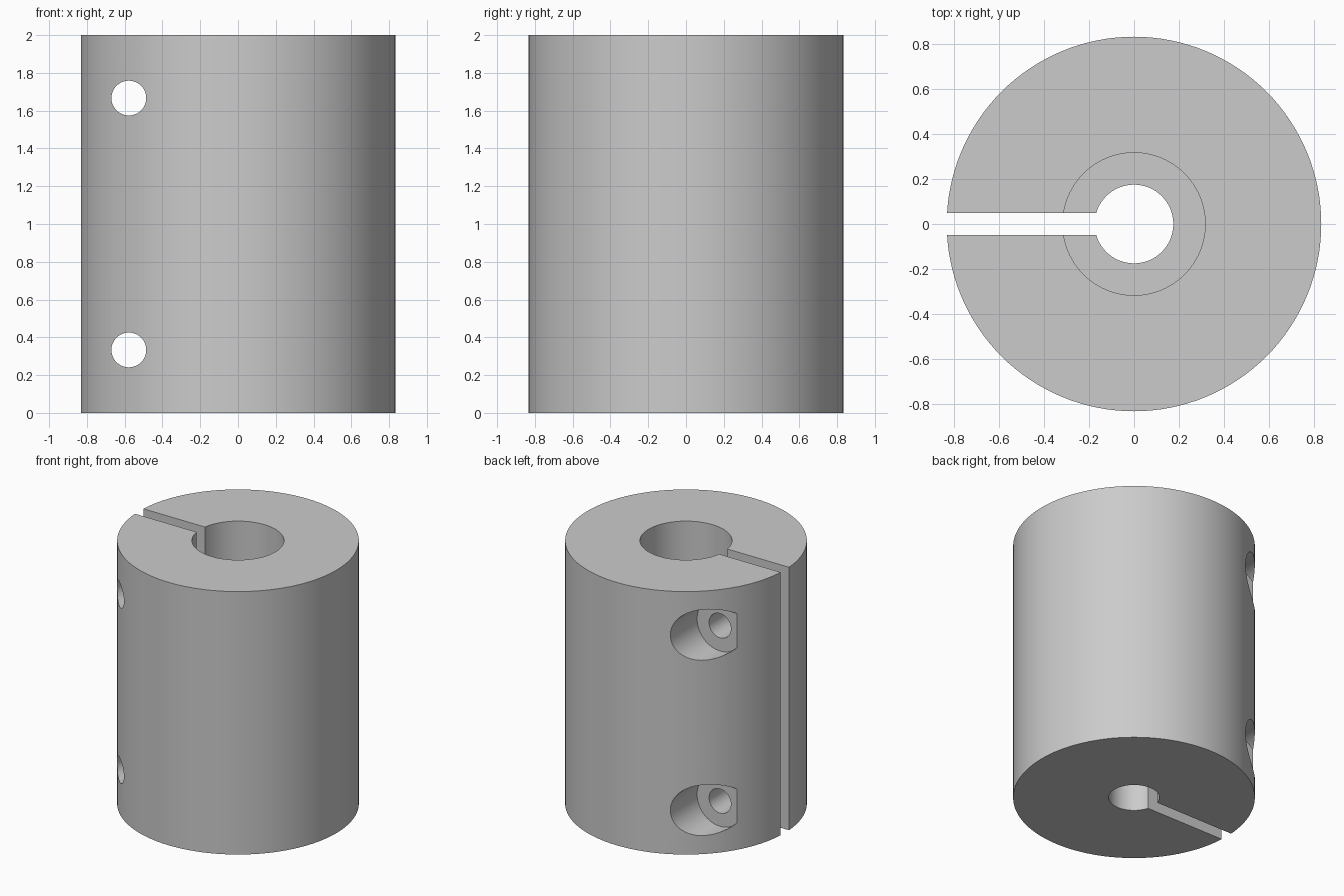
import bpy
import math

if "Cube" in bpy.data.objects:
    bpy.data.objects.remove(bpy.data.objects["Cube"])

HEIGHT, RADIUS = 2.0, 0.833
SCREW_X, HEAD_SEAT_Y = -0.578, 0.417

grey = bpy.data.materials.new("plain_grey")
grey.use_nodes = True
colour = (0.6, 0.6, 0.6, 1)
grey.diffuse_color = colour
grey.node_tree.nodes["Principled BSDF"].inputs["Base Color"].default_value = colour


def cylinder(name, radius, length, centre, sides=96, along_y=False):
    rotation = (math.pi / 2, 0, 0) if along_y else (0, 0, 0)
    bpy.ops.mesh.primitive_cylinder_add(vertices=sides, radius=radius, depth=length,
                                        location=centre, rotation=rotation)
    bpy.context.object.name = name
    return bpy.context.object


def box(name, size, centre):
    bpy.ops.mesh.primitive_cube_add(size=1, location=centre)
    obj = bpy.context.object
    obj.name = name
    obj.scale = size
    return obj


def cut(target, cutter):
    mod = target.modifiers.new(cutter.name, "BOOLEAN")
    mod.operation = "DIFFERENCE"
    mod.solver = "EXACT"
    mod.object = cutter
    bpy.context.view_layer.objects.active = target
    bpy.ops.object.modifier_apply(modifier=mod.name)
    bpy.data.objects.remove(cutter)


# Clamp body
body = cylinder("coupler_body", RADIUS, HEIGHT, (0, 0, HEIGHT / 2), sides=128)
body.data.materials.append(grey)

# Stepped shaft bore: narrow below, wide above
cut(body, cylinder("narrow_bore", 0.175, 3, (0, 0, 1)))
cut(body, cylinder("wide_bore", 0.317, 2, (0, 0, 2)))

# Clamping slot from the bore out through the right side
cut(body, box("clamp_slot", (1.0, 0.1, 3), (-0.5, 0, 1)))

# Two clamp screw holes with head recesses at the back
for z in (HEIGHT / 6, HEIGHT * 5 / 6):
    cut(body, cylinder("screw_hole", 0.092, 3, (SCREW_X, 0, z), 64, True))
    cut(body, cylinder("head_recess", 0.193, 1, (SCREW_X, HEAD_SEAT_Y + 0.5, z), 64, True))

bpy.ops.object.select_all(action="DESELECT")
body.select_set(True)
bpy.context.view_layer.objects.active = body
bpy.ops.object.shade_smooth_by_angle(angle=math.radians(30))
